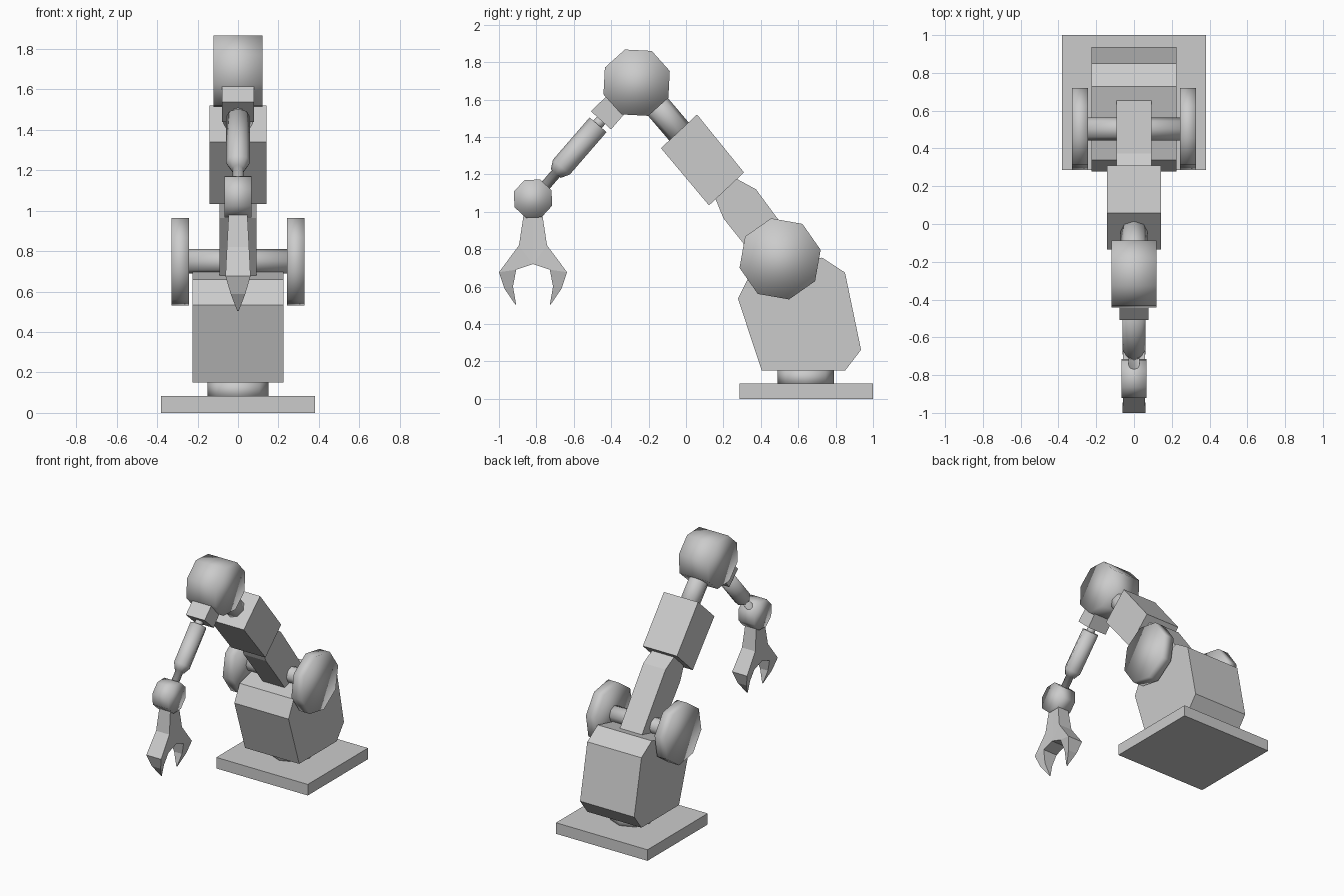
import bpy, bmesh, math
from mathutils import Vector

if "Cube" in bpy.data.objects:
    bpy.data.objects.remove(bpy.data.objects["Cube"])


def finish(name, bm, smooth=False):
    bmesh.ops.recalc_face_normals(bm, faces=bm.faces)
    me = bpy.data.meshes.new(name)
    bm.to_mesh(me)
    bm.free()
    for p in me.polygons:
        p.use_smooth = smooth
    ob = bpy.data.objects.new(name, me)
    bpy.context.collection.objects.link(ob)
    return ob


def prism(name, profile, x0, x1, smooth=False):
    """Extrude a (y, z) side profile from x0 to x1."""
    bm = bmesh.new()
    a, b = [[bm.verts.new((x, y, z)) for y, z in profile] for x in (x0, x1)]
    bm.faces.new(a)
    bm.faces.new(b)
    n = len(profile)
    for i in range(n):
        j = (i + 1) % n
        bm.faces.new((a[i], a[j], b[j], b[i]))
    return finish(name, bm, smooth)


def octagon(cy, cz, r, deg):
    return [(cy + r * math.cos(math.radians(deg + 45 * k)),
             cz + r * math.sin(math.radians(deg + 45 * k))) for k in range(8)]


def rod(name, start, direction, stations, sides=8):
    """Lathe (distance, radius) stations along a direction in the y-z plane."""
    bm = bmesh.new()
    o, d = Vector((0, *start)), Vector((0, *direction)).normalized()
    u = Vector((1, 0, 0))
    v = d.cross(u)
    rings = []
    for t, r in stations:
        rings.append([bm.verts.new(o + d * t + r * (u * math.cos(a) + v * math.sin(a)))
                      for a in (2 * math.pi * k / sides for k in range(sides))])
    bm.faces.new(rings[0])
    bm.faces.new(rings[-1])
    for p, q in zip(rings, rings[1:]):
        for k in range(sides):
            m = (k + 1) % sides
            bm.faces.new((p[k], p[m], q[m], q[k]))
    return finish(name, bm, True)


# Base plate, turntable and body
prism("base_plate", [(0.285, 0), (1, 0), (1, 0.083), (0.285, 0.083)], -0.38, 0.38)
rod("turntable", (0.64, 0.07), (0, 1), [(0, 0.15), (0.09, 0.15)])
prism("body", [(0.405, 0.15), (0.85, 0.15), (0.936, 0.262), (0.85, 0.675),
               (0.727, 0.755), (0.34, 0.66), (0.278, 0.535)], -0.225, 0.225)

# Shoulder axle and discs
prism("shoulder_axle", octagon(0.503, 0.75, 0.06, 0), -0.26, 0.26, True)
for side, x0, x1 in (("left", -0.328, -0.243), ("right", 0.243, 0.328)):
    prism("shoulder_disc_" + side, octagon(0.503, 0.748, 0.222, 12.5), x0, x1, True)

# Lower arm, arm block and neck
prism("lower_arm", [(0.267, 1.178), (0.374, 1.12), (0.497, 0.953), (0.68, 0.70),
                    (0.48, 0.605), (0.32, 0.814), (0.2, 0.965), (0.155, 1.075)],
      -0.092, 0.092)
prism("arm_block", [(0.059, 1.52), (0.31, 1.21), (0.123, 1.034), (-0.134, 1.34)],
      -0.142, 0.142)
rod("arm_neck", (0.0, 1.385), (-0.65, 0.76), [(0, 0.071), (0.33, 0.071)])

# Elbow and forearm mount
prism("elbow", octagon(-0.264, 1.69, 0.188, 19.5), -0.12, 0.12, True)
prism("forearm_mount", [(-0.415, 1.628), (-0.508, 1.537), (-0.401, 1.44),
                        (-0.31, 1.545)], -0.078, 0.078)

# Forearm piston with thin rods at both ends
axis = (-0.655, -0.756)
rod("forearm_pin", (-0.44, 1.505), axis, [(0, 0.03), (0.08, 0.03)])
rod("forearm", (-0.47, 1.465), axis, [(0, 0.06), (0.30, 0.06), (0.345, 0.035),
                                      (0.345, 0.028), (0.48, 0.028)])

# Wrist
prism("wrist", octagon(-0.818, 1.07, 0.109, 25), -0.066, 0.066, True)

# Gripper: one half as paired outer / inner stations (y, z, half width), mirrored
outer = [(0.05, 0.985, 0.046), (0.075, 0.82, 0.055), (0.182, 0.677, 0.062),
         (0.152, 0.588, 0.036), (0.094, 0.503, 0.003)]
inner = [(0, 0.985, 0.046), (0, 0.72, 0.058), (0.09, 0.69, 0.058),
         (0.107, 0.60, 0.033), (0.09, 0.503, 0.003)]
bm = bmesh.new()
ol, orr, il, ir = [[bm.verts.new((s * w, y, z)) for y, z, w in pts]
                   for pts in (outer, inner) for s in (-1, 1)]
for i in range(4):
    j = i + 1
    bm.faces.new((ol[i], ol[j], il[j], il[i]))
    bm.faces.new((orr[i], orr[j], ir[j], ir[i]))
    bm.faces.new((ol[i], ol[j], orr[j], orr[i]))
    if i:
        bm.faces.new((il[i], il[j], ir[j], ir[i]))
for i in (0, 4):
    bm.faces.new((ol[i], orr[i], ir[i], il[i]))
gripper = finish("gripper", bm)
gripper.location.y = -0.818
mirror = gripper.modifiers.new("Mirror", 'MIRROR')
mirror.use_axis = (False, True, False)
